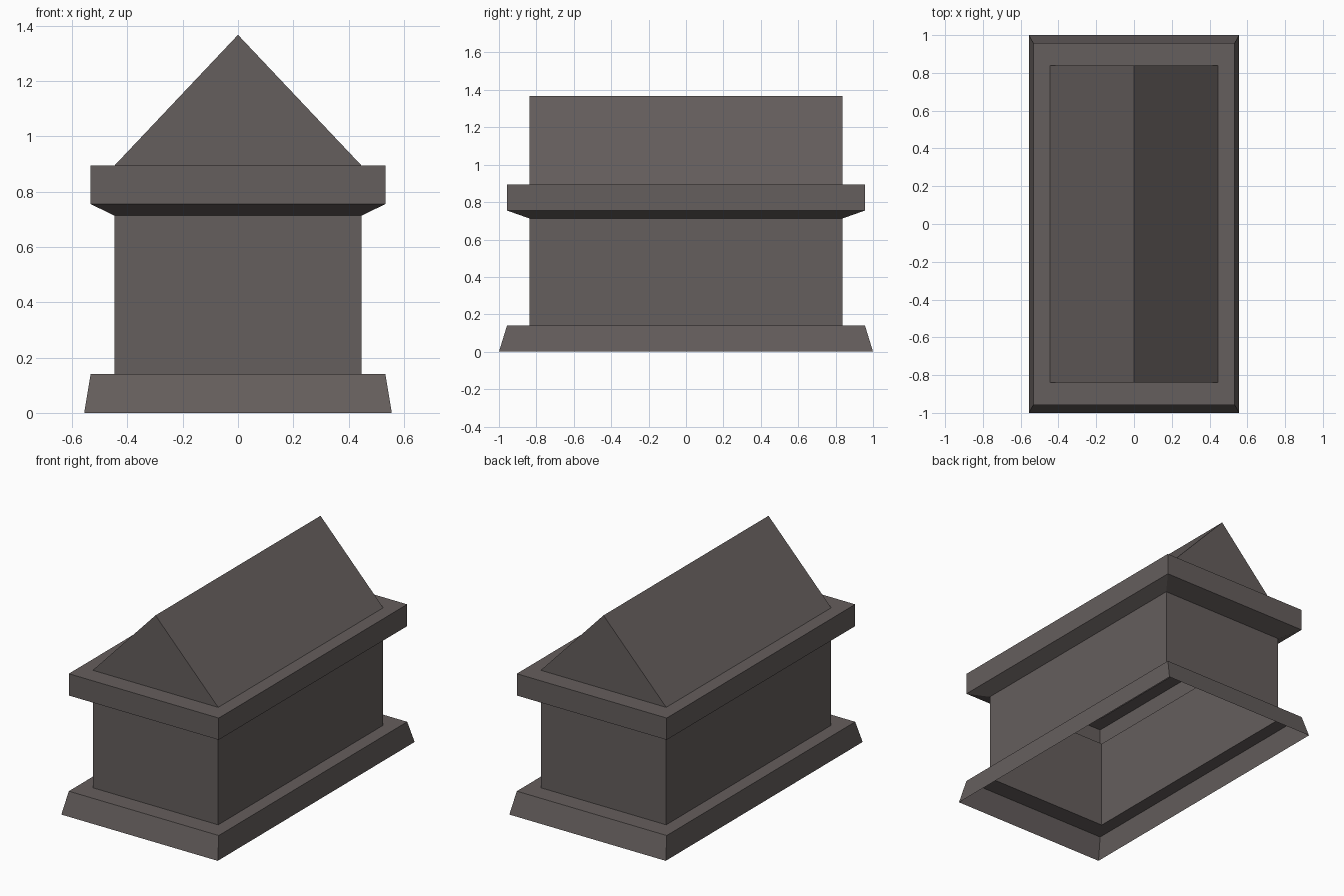
import bpy, bmesh

if "Cube" in bpy.data.objects:
    bpy.data.objects.remove(bpy.data.objects["Cube"])

stone = bpy.data.materials.new("dark warm grey stone")
stone.diffuse_color = (0.130, 0.112, 0.109, 1)
stone.use_nodes = True
stone.node_tree.nodes["Principled BSDF"].inputs["Base Color"].default_value = stone.diffuse_color

# Half sizes (x, y) and height of each rectangular ring, bottom to top
FOOT, LEDGE, WALL = (0.556, 1.0), (0.533, 0.957), (0.446, 0.838)
RINGS = [(FOOT, 0.0), (LEDGE, 0.14), (WALL, 0.14), (WALL, 0.713),
         (LEDGE, 0.755), (LEDGE, 0.895), (WALL, 0.895)]
RIDGE_Z = 1.367


def finish(name, bm):
    bmesh.ops.recalc_face_normals(bm, faces=bm.faces)
    mesh = bpy.data.meshes.new(name)
    bm.to_mesh(mesh)
    bm.free()
    mesh.materials.append(stone)
    obj = bpy.data.objects.new(name, mesh)
    bpy.context.collection.objects.link(obj)


def ring(bm, size, z):
    x, y = size
    return [bm.verts.new((sx * x, sy * y, z))
            for sx, sy in ((-1, -1), (1, -1), (1, 1), (-1, 1))]


# Plinth, walls and cornice: one open shell lofted through the rings
bm = bmesh.new()
loops = [ring(bm, s, z) for s, z in RINGS]
for a, b in zip(loops, loops[1:]):
    for i in range(4):
        j = (i + 1) % 4
        bm.faces.new((a[i], a[j], b[j], b[i]))

# Gabled roof, open underneath, welded to the last ring
fl, fr, br, bl = loops[-1]
front = bm.verts.new((0, -WALL[1], RIDGE_Z))
back = bm.verts.new((0, WALL[1], RIDGE_Z))
for face in ((fl, fr, front), (br, bl, back),
             (fr, br, back, front), (bl, fl, front, back)):
    bm.faces.new(face)
finish("tomb_shell", bm)
